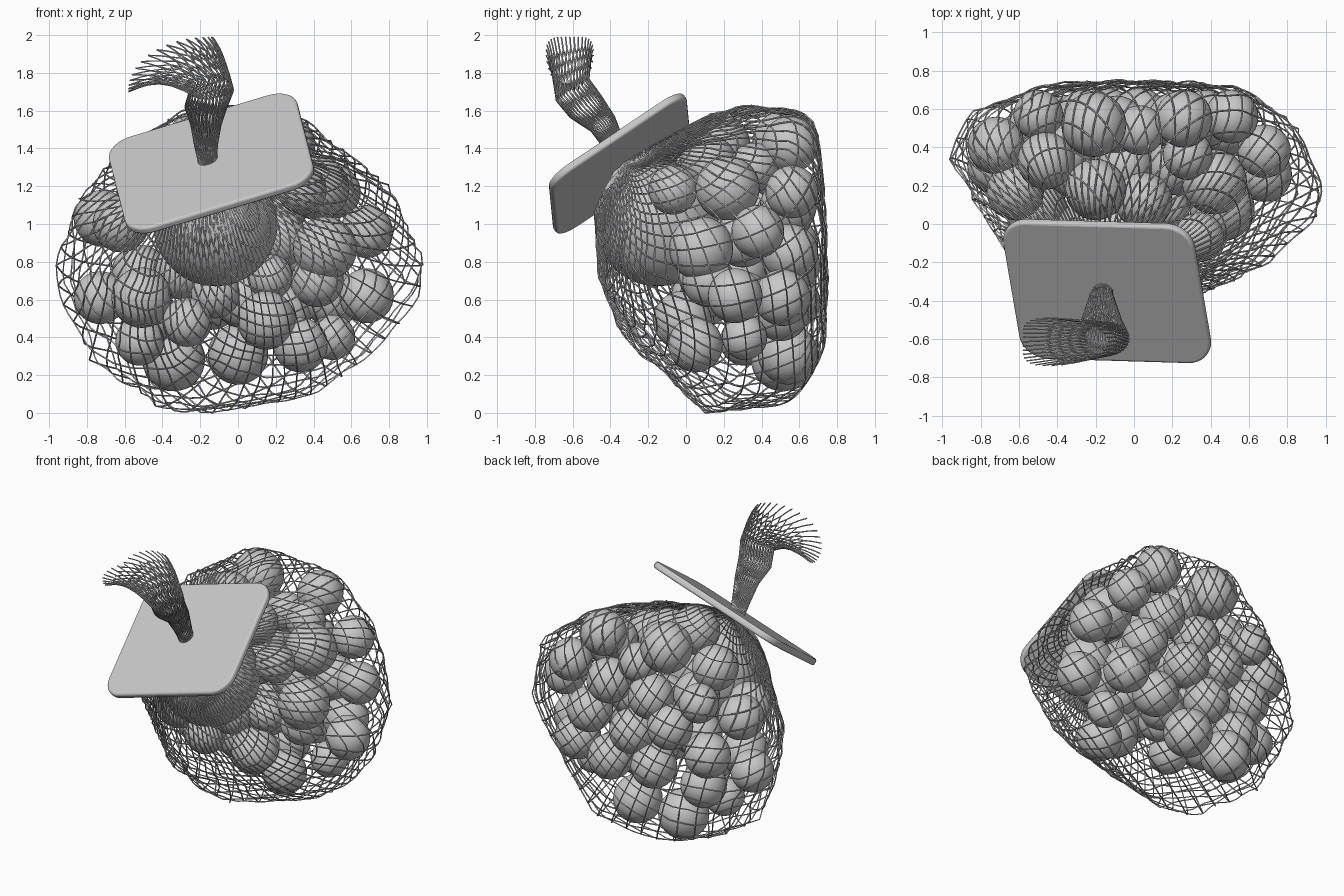
import bpy
import bmesh
import math
from mathutils import Vector, Matrix, noise
from mathutils.bvhtree import BVHTree

if "Cube" in bpy.data.objects:
    bpy.data.objects.remove(bpy.data.objects["Cube"])

GREY = bpy.data.materials.new("plain grey")
GREY.use_nodes = True
GREY.diffuse_color = (.58, .58, .58, 1)
GREY.node_tree.nodes["Principled BSDF"].inputs["Base Color"].default_value = GREY.diffuse_color


def add_object(name, data):
    obj = bpy.data.objects.new(name, data)
    bpy.context.scene.collection.objects.link(obj)
    data.materials.append(GREY)
    return obj


def add_strands(name, paths, radius):
    """One curve object holding many thin square-section strands."""
    curve = bpy.data.curves.new(name, "CURVE")
    curve.dimensions = "3D"
    curve.bevel_depth = radius
    curve.bevel_resolution = 0
    for path in paths:
        spline = curve.splines.new("POLY")
        spline.points.add(len(path) - 1)
        for point, co in zip(spline.points, path):
            point.co = (*co, 1)
    return add_object(name, curve)


# Balls on the front, top and sides: x, y, z, radius
outer_balls = [
    (-.12, -.15, 1.0, .33),
    (-.62, .17, 1.0, .15), (-.51, .08, .61, .16), (-.73, .30, .61, .14),
    (-.52, .31, .38, .13), (-.34, .51, .28, .165), (-.27, .02, .48, .13),
    (0, .54, .31, .16), (.15, -.02, .49, .155), (.33, .05, .36, .145),
    (.42, .12, .70, .14), (.46, .08, .87, .17), (.68, .38, .96, .14),
    (.68, .26, .62, .145), (.42, .22, 1.19, .17), (.34, -.07, 1.18, .13),
    (.17, .08, .72, .12), (-.12, .1, .63, .13), (-.21, .52, 1.43, .17),
    (-.50, .57, 1.13, .13), (-.46, .33, 1.28, .15), (-.20, .18, 1.42, .16),
    (.03, .49, 1.25, .13), (.26, .55, 1.42, .15), (.51, .56, 1.17, .14),
    (.50, .31, .40, .12), (.05, .12, 1.32, .15), (.28, .36, 1.3, .13),
]
# Balls across the back and inside, all of one size: x, y, z
back_balls = [
    (.22, .54, 1.09), (.49, .51, .61), (.37, .55, .85), (.03, .56, .79),
    (-.26, .55, .89), (-.14, .56, .59), (-.72, .41, 1.03), (-.52, .50, .74),
    (-.46, .46, .50), (.24, .50, .53), (-.09, .52, 1.05), (-.35, .38, 1.08),
    (-.30, .28, .75), (.02, .30, .60), (.22, .30, .92), (-.05, .30, .95),
]
balls = outer_balls + [(*b, .15) for b in back_balls]

ball_mesh = bpy.data.meshes.new("ball")
bm = bmesh.new()
bmesh.ops.create_uvsphere(bm, u_segments=28, v_segments=18, radius=1)
for face in bm.faces:
    face.smooth = True
bm.to_mesh(ball_mesh)
bm.free()
ball_mesh.materials.append(GREY)
for i, (x, y, z, r) in enumerate(balls):
    obj = bpy.data.objects.new(f"ball_{i + 1}", ball_mesh)
    bpy.context.scene.collection.objects.link(obj)
    obj.location = (x, y, z)
    obj.scale = (r, r, r)

# Tag: a tilted plate with rounded corners
tag_centre = Vector((-.14, -.35, 1.32))
across = Vector((1, -.03, .30)).normalized()
normal = across.cross(Vector((-.1, .72, .49))).normalized()
upward = normal.cross(across)
half_w, half_h, corner, thick = .52, .435, .14, .045

bm = bmesh.new()
outline = []
for q, (sx, sy) in enumerate([(1, 1), (-1, 1), (-1, -1), (1, -1)]):
    for k in range(9):
        a = math.pi / 2 * (q + k / 8)
        outline.append(bm.verts.new((sx * (half_w - corner) + corner * math.cos(a),
                                     sy * (half_h - corner) + corner * math.sin(a),
                                     -thick / 2)))
base = bm.faces.new(outline)
top = bmesh.ops.extrude_face_region(bm, geom=[base])
bmesh.ops.translate(bm, verts=[v for v in top["geom"] if isinstance(v, bmesh.types.BMVert)],
                    vec=(0, 0, thick))
bmesh.ops.recalc_face_normals(bm, faces=bm.faces)
tag_mesh = bpy.data.meshes.new("tag")
bm.to_mesh(tag_mesh)
bm.free()
tag = add_object("tag", tag_mesh)
turn = Matrix((across, upward, normal)).transposed().to_4x4()
tag.matrix_world = Matrix.Translation(tag_centre) @ turn
bevel = tag.modifiers.new("soft rim", "BEVEL")
bevel.width = .014
bevel.segments = 3
bevel.limit_method = "ANGLE"
bpy.context.view_layer.objects.active = tag
tag.select_set(True)
bpy.ops.object.shade_smooth_by_angle(angle=math.radians(35))

# Slack points where the net stands away from the balls
slack = [
    (-.97, .36, .70), (-.93, .3, .86), (-.74, .2, 1.13), (-.62, .35, 1.39), (-.34, .45, 1.56),
    (0, .3, 1.61), (-.17, .58, 1.59), (.36, .4, 1.48), (.55, .5, 1.39),
    (.80, .45, 1.19), (.97, .2, .84), (.95, .15, .60), (.75, .2, .35),
    (.40, .3, .10), (-.15, .1, .01), (-.37, .15, .01), (-.1, .55, .06),
    (.3, .6, .14), (-.78, .3, .29), (-.84, .58, .70), (-.38, .73, .9),
    (.3, .73, .9), (.6, .69, .9), (.3, .7, 1.35), (-.3, .7, 1.35),
    (.85, .5, .8), (.92, 0, .7), (.68, -.2, .75), (.38, -.35, .6),
    (-.3, -.35, .45), (-.68, -.1, .7), (-.1, -.45, .72), (0, .73, .38),
]

# Bag envelope: hull around balls, slack points and the neck
bm = bmesh.new()
for co in slack:
    bm.verts.new(co)
bm.verts.new(tag_centre)
for x, y, z, r in balls:
    for k in range(90):
        h = 1 - (2 * k + 1) / 90
        w = math.sqrt(1 - h * h)
        a = k * 2.39996
        bm.verts.new((x + r * w * math.cos(a), y + r * w * math.sin(a), z + r * h))
bmesh.ops.convex_hull(bm, input=bm.verts)
envelope = BVHTree.FromBMesh(bm)
bm.free()

# Net: a square-meshed round sheet wrapped up from behind, its rim gathered at the neck
core = Vector((.06, .17, .72))
pole = (tag_centre - core).normalized()
side = pole.cross(Vector((0, 0, 1))).normalized()
warp = Matrix.Rotation(math.pi / 4, 3, pole) @ side
weft = pole.cross(warp)
rim = math.pi - .06
lines = 22
gap = rim / (lines + .5)


def net_point(u, v):
    tilt = math.hypot(u, v)
    ray = -pole * math.cos(tilt)
    if tilt:
        ray += (warp * u + weft * v) * (math.sin(tilt) / tilt)
    hit = envelope.ray_cast(core, ray)[0]
    ripple = (.004 + .026 * noise.noise(hit * 7)) * math.sin(tilt)
    return hit + ray * (.007 + ripple)


net_paths = []
for i in range(-lines, lines + 1):
    u = i * gap
    reach = math.sqrt(rim * rim - u * u)
    m = int(reach / gap * 2)
    stops = [-reach] + [j * gap / 2 for j in range(-m, m + 1)] + [reach]
    net_paths.append([net_point(u, v) for v in stops])
    net_paths.append([net_point(v, u) for v in stops])
add_strands("net", net_paths, .0045)

# Tuft: the gathered end of the net, passing the tag and fanning into loose tips
spine = [(-.16, -.34, 1.31, .045), (-.17, -.38, 1.42, .06), (-.17, -.44, 1.53, .08),
         (-.17, -.53, 1.62, .11), (-.14, -.60, 1.71, .115)]
count, steps, loose = 34, 6, 8


def tuft_point(k, a):
    """Follow the spine, then blend toward a tip on the fan."""
    x, y, z, r = spine[min(k, 4)]
    stem = Vector((x + r * math.cos(a), y + r * .75 * math.sin(a), z + r * .5 * math.sin(a)))
    if k <= 4:
        return stem
    phi = math.radians(135 - 47 * math.cos(a))
    tip = Vector((-.15 + .43 * math.cos(phi), -.615 + .125 * math.sin(a),
                  1.71 + .28 * math.sin(phi)))
    f = (k - 4) / steps
    return stem.lerp(tip, f) + Vector((0, 0, .04 * math.sin(math.pi * f)))


step = 2 * math.pi / count
add_strands("tuft", [[tuft_point(k, step * (j + s * min(k, loose) / 2)) for k in range(5 + steps)]
                     for s in (1, -1) for j in range(count)], .004)
